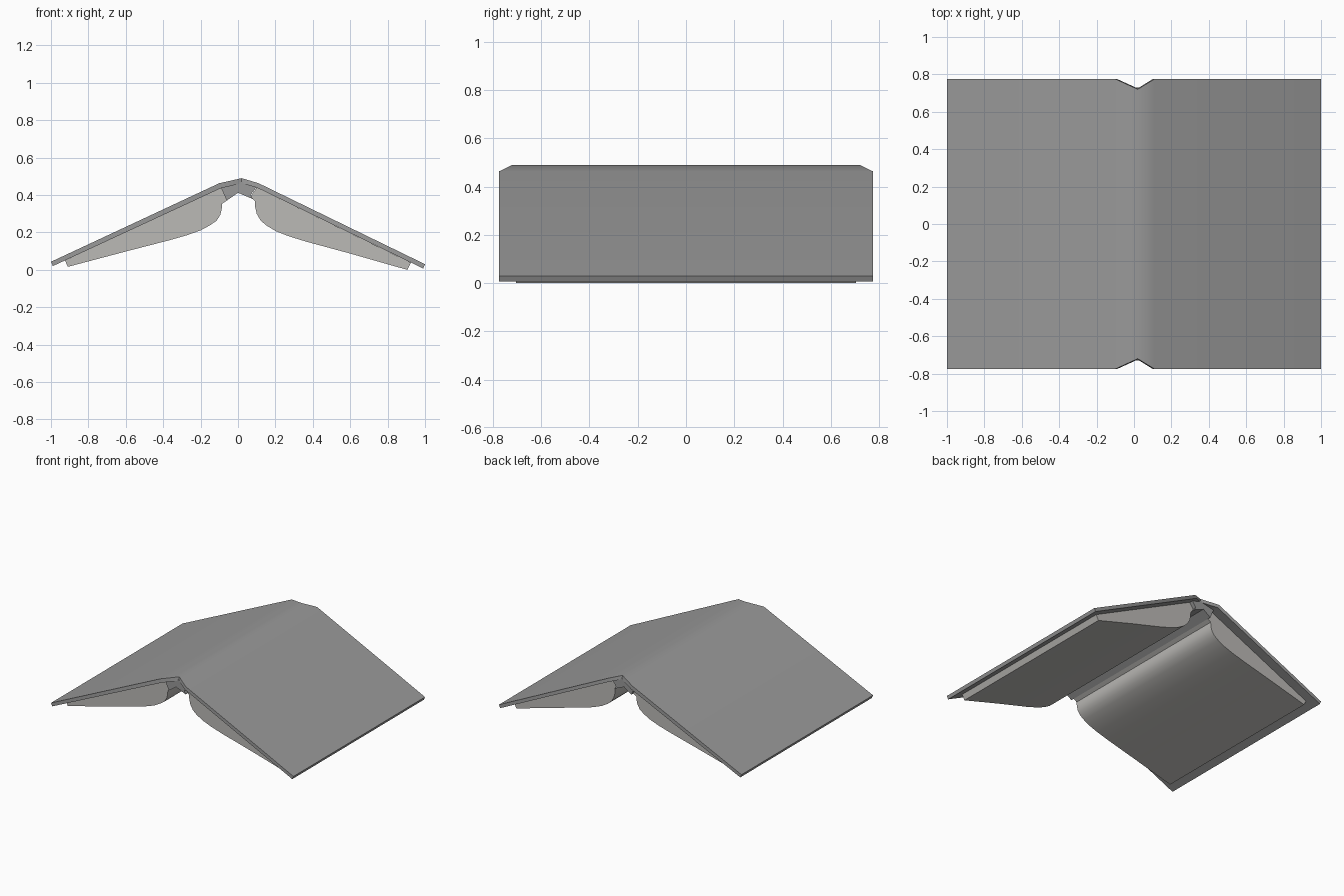
import bpy, bmesh

if "Cube" in bpy.data.objects:
    bpy.data.objects.remove(bpy.data.objects["Cube"])


def material(name, rgb):
    m = bpy.data.materials.new(name)
    m.diffuse_color = (*rgb, 1.0)
    m.use_nodes = True
    m.node_tree.nodes["Principled BSDF"].inputs["Base Color"].default_value = m.diffuse_color
    return m


COVER = material("cover_grey", (0.32, 0.32, 0.32))
PAPER = material("paper_grey", (0.50, 0.49, 0.47))


def extrude_profile(name, ring, mat, strip_caps=False, angle=0.6):
    """Sweep a ring of (x, z, half length) points symmetrically along y."""
    bm = bmesh.new()
    front = [bm.verts.new((x, -h, z)) for x, z, h in ring]
    back = [bm.verts.new((x, h, z)) for x, z, h in ring]
    n = len(ring)
    for i in range(n):
        j = (i + 1) % n
        bm.faces.new((front[i], front[j], back[j], back[i]))
    for end in (front, back):
        if strip_caps:
            for i in range(n // 2 - 1):
                bm.faces.new((end[i], end[i + 1], end[n - 2 - i], end[n - 1 - i]))
        else:
            bm.faces.new(end)
    bmesh.ops.recalc_face_normals(bm, faces=bm.faces)
    mesh = bpy.data.meshes.new(name)
    bm.to_mesh(mesh)
    bm.free()
    mesh.materials.append(mat)
    ob = bpy.data.objects.new(name, mesh)
    bpy.context.collection.objects.link(ob)
    bpy.ops.object.select_all(action='DESELECT')
    ob.select_set(True)
    bpy.context.view_layer.objects.active = ob
    bpy.ops.object.shade_smooth_by_angle(angle=angle)
    return ob


# Cover: two boards joined by a ridge whose ends are notched inwards
H = 0.775
cover_ring = [(-1.0, 0.043, H), (-0.10, 0.463, H), (0.02, 0.49, 0.72),
              (0.11, 0.463, H), (1.0, 0.03, H),
              (0.99, 0.007, H), (0.10, 0.44, H), (0.02, 0.462, 0.725),
              (-0.09, 0.437, H), (-0.99, 0.02, H)]
extrude_profile("book_cover", cover_ring, COVER, strip_caps=True)

# Spine lining: the thick inner strip under the ridge
lining = [(-0.092, 0.442), (-0.06, 0.37), (0.0, 0.412), (0.08, 0.378),
          (0.067, 0.40), (0.10, 0.445), (0.02, 0.47)]
extrude_profile("spine_lining", [(x, z, 0.73) for x, z in lining], COVER)

# Page blocks hanging under each board, rounded towards the spine
left_pages = [(-0.925, 0.050), (-0.91, 0.016), (-0.60, 0.098), (-0.36, 0.160),
              (-0.27, 0.186), (-0.20, 0.211), (-0.15, 0.238), (-0.115, 0.262),
              (-0.094, 0.295), (-0.087, 0.325), (-0.085, 0.353),
              (-0.06, 0.37), (-0.09, 0.438)]
right_pages = [(0.925, 0.038), (0.905, 0.0), (0.60, 0.087), (0.36, 0.152),
               (0.27, 0.180), (0.20, 0.208), (0.15, 0.238), (0.12, 0.265),
               (0.10, 0.300), (0.092, 0.335), (0.09, 0.368),
               (0.065, 0.39), (0.10, 0.44)]
for side, pts in (("left", left_pages), ("right", right_pages)):
    extrude_profile(side + "_page_block", [(x, z, 0.705) for x, z in pts], PAPER)
